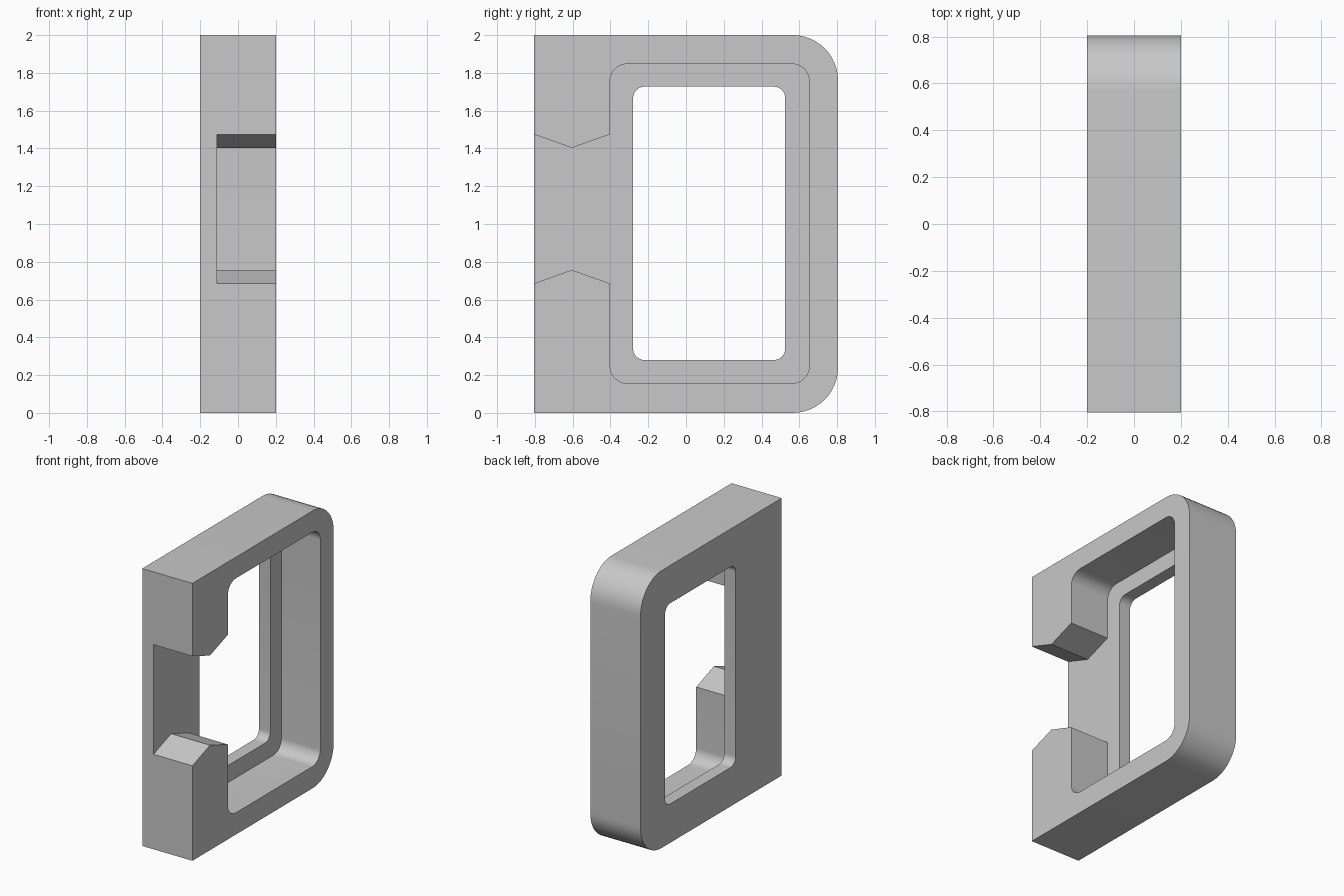
import bpy, bmesh, math
from mathutils import Vector

cube = bpy.data.objects.get("Cube")
if cube:
    bpy.data.objects.remove(cube, do_unlink=True)

grey = bpy.data.materials.new("plain grey")
grey.use_nodes = True
colour = (0.58, 0.58, 0.58, 1)
grey.diffuse_color = colour
grey.node_tree.nodes["Principled BSDF"].inputs["Base Color"].default_value = colour


def outline(corners, steps=12):
    """Turn (y, z, radius) corners into a closed outline with true arc fillets."""
    points = []
    for i, (y, z, r) in enumerate(corners):
        p = Vector((y, z))
        if r == 0:
            points.append(p)
            continue
        a = (Vector(corners[i - 1][:2]) - p).normalized()
        b = (Vector(corners[(i + 1) % len(corners)][:2]) - p).normalized()
        centre = p + (a + b) * r  # every filleted corner is a right angle
        for k in range(steps + 1):
            t = math.pi / 2 * k / steps
            points.append(centre - b * r * math.cos(t) - a * r * math.sin(t))
    return points


def prism(name, corners, x0, x1):
    """Extrude a side outline across the width."""
    bm = bmesh.new()
    face = bm.faces.new([bm.verts.new((x0, p.x, p.y)) for p in outline(corners)])
    moved = bmesh.ops.extrude_face_region(bm, geom=[face])["geom"]
    verts = [v for v in moved if isinstance(v, bmesh.types.BMVert)]
    bmesh.ops.translate(bm, verts=verts, vec=(x1 - x0, 0, 0))
    bmesh.ops.recalc_face_normals(bm, faces=bm.faces)
    mesh = bpy.data.meshes.new(name)
    bm.to_mesh(mesh)
    bm.free()
    mesh.materials.append(grey)
    obj = bpy.data.objects.new(name, mesh)
    bpy.context.collection.objects.link(obj)
    return obj


def rectangle(y0, y1, z0, z1, r_front, r_back):
    return [(y0, z0, r_front), (y1, z0, r_back), (y1, z1, r_back), (y0, z1, r_front)]


# Block with rounded rear corners
frame = prism("frame", rectangle(-0.805, 0.805, 0, 2, 0, 0.24), -0.2, 0.2)

# Opening through the back plate
window = prism("window_cutter", rectangle(-0.28, 0.525, 0.28, 1.727, 0.06, 0.06), -0.4, 0.3)

# Recess from the +x side, running out to the front between two pointed jaws
low, tip, far = 0.685, 0.757, 0.613
recess = prism("recess_cutter", [
    (-0.402, low, 0), (-0.402, 0.157, 0.09), (0.652, 0.157, 0.09),
    (0.652, 1.847, 0.09), (-0.402, 1.847, 0.09), (-0.402, 2.16 - low, 0),
    (-0.605, 2.16 - tip, 0), (-1.005, 2.16 - far, 0),
    (-1.005, far, 0), (-0.605, tip, 0)], -0.11, 0.4)

# Cut and tidy up
bpy.ops.object.select_all(action="DESELECT")
bpy.context.view_layer.objects.active = frame
frame.select_set(True)
for cutter in (window, recess):
    cutter.hide_render = True
    cut = frame.modifiers.new(cutter.name, "BOOLEAN")
    cut.operation = "DIFFERENCE"
    cut.solver = "EXACT"
    cut.object = cutter
    bpy.ops.object.modifier_apply(modifier=cut.name)
    bpy.data.objects.remove(cutter, do_unlink=True)
bpy.ops.object.shade_smooth_by_angle(angle=math.radians(15))
